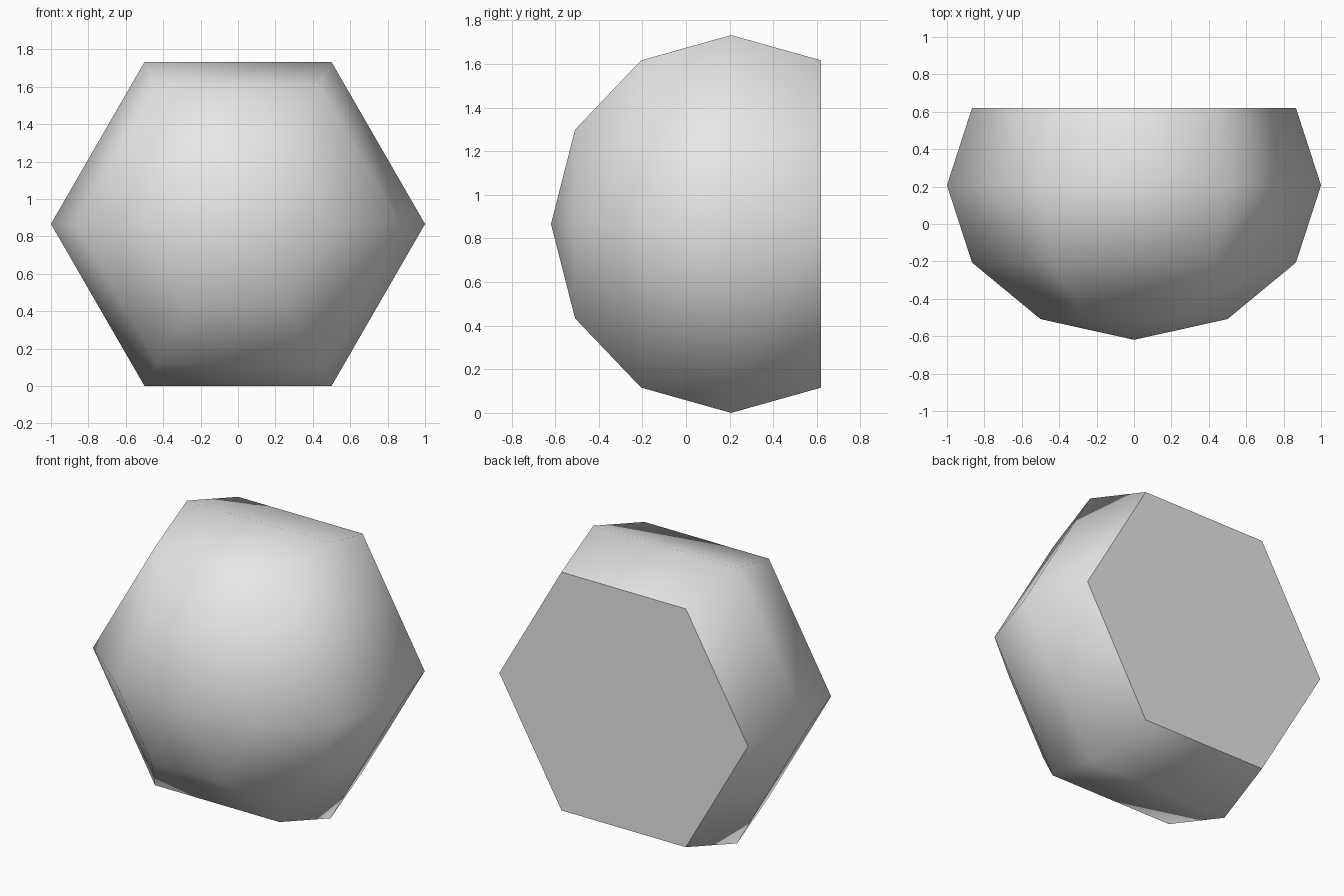
import bpy, bmesh
from math import sin, cos, pi

cube = bpy.data.objects.get("Cube")
if cube:
    bpy.data.objects.remove(cube, do_unlink=True)

SIDES = 6
RADIUS = 1.0
DEPTH = 0.826            # flattening of the sphere along y
CENTRE_Y = 0.207
CENTRE_Z = RADIUS * sin(pi / 3)

# Plain grey material
grey = bpy.data.materials.new("light_grey")
grey.use_nodes = True
colour = (0.8, 0.8, 0.8, 1)
grey.diffuse_color = colour
grey.node_tree.nodes["Principled BSDF"].inputs["Base Color"].default_value = colour

bm = bmesh.new()


def ring(polar):
    """Hexagonal ring of the sphere at a polar angle from the front tip."""
    y = CENTRE_Y - DEPTH * cos(polar)
    r = RADIUS * sin(polar)
    return [bm.verts.new((r * cos(2 * pi * i / SIDES), y,
                          CENTRE_Z + r * sin(2 * pi * i / SIDES)))
            for i in range(SIDES)]


# Front tip and four rings, stopping short of the back
tip = bm.verts.new((0, CENTRE_Y - DEPTH, CENTRE_Z))
rings = [ring(k * pi / 6) for k in range(1, 5)]
for i in range(SIDES):
    j = (i + 1) % SIDES
    bm.faces.new((tip, rings[0][i], rings[0][j]))
    for a, b in zip(rings, rings[1:]):
        bm.faces.new((a[i], b[i], b[j], a[j]))
for face in bm.faces:
    face.smooth = True

# Flat back with a crisp rim
back = bm.faces.new(rings[-1])
for edge in back.edges:
    edge.smooth = False
bmesh.ops.recalc_face_normals(bm, faces=bm.faces)

mesh = bpy.data.meshes.new("faceted_dome")
bm.to_mesh(mesh)
bm.free()
mesh.materials.append(grey)
dome = bpy.data.objects.new("faceted_dome", mesh)
bpy.context.collection.objects.link(dome)
